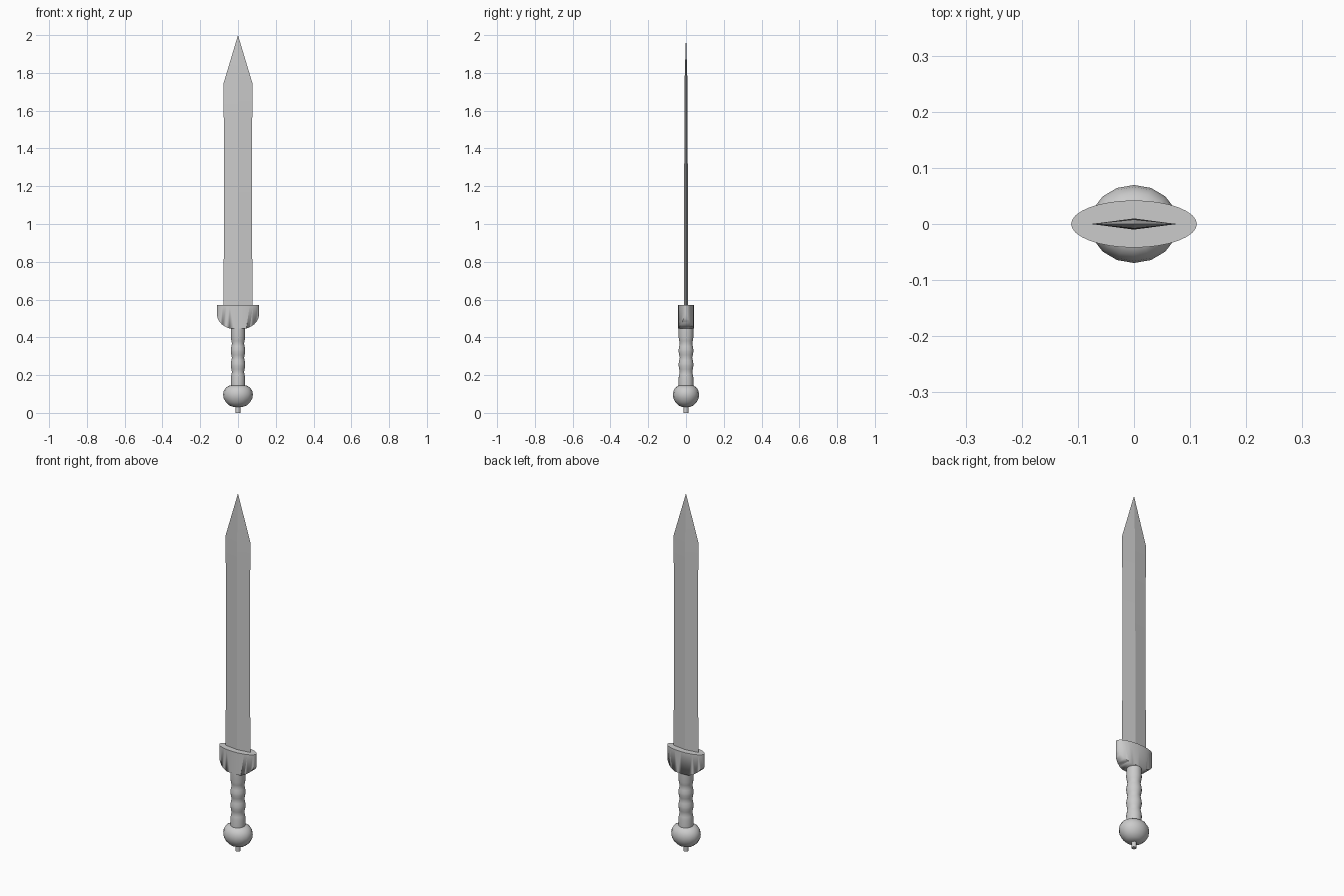
import bpy, bmesh, math

if "Cube" in bpy.data.objects:
    bpy.data.objects.remove(bpy.data.objects["Cube"])


def finish(name, bm, angle=40):
    bmesh.ops.recalc_face_normals(bm, faces=bm.faces)
    me = bpy.data.meshes.new(name)
    bm.to_mesh(me)
    bm.free()
    me.shade_smooth()
    me.set_sharp_from_angle(angle=math.radians(angle))
    ob = bpy.data.objects.new(name, me)
    bpy.context.collection.objects.link(ob)
    return ob


def loft(name, rings, sides, angle=40):
    """Stack elliptical rings (z, x radius, y radius); zero radii make a point."""
    bm = bmesh.new()
    loops = []
    for z, rx, ry in rings:
        if rx == 0:
            loops.append([bm.verts.new((0, 0, z))] * sides)
        else:
            loops.append([bm.verts.new((rx * math.cos(2 * math.pi * i / sides),
                                        ry * math.sin(2 * math.pi * i / sides), z))
                          for i in range(sides)])
    for a, b in zip(loops, loops[1:]):
        for i in range(sides):
            j = (i + 1) % sides
            bm.faces.new(list(dict.fromkeys((a[i], a[j], b[j], b[i]))))
    for lp in (loops[0], loops[-1]):
        if len(set(lp)) > 2:
            bm.faces.new(lp)
    return finish(name, bm, angle)


# Blade: diamond section, slightly waisted, pointed tip
loft("blade", [(0.55, 0.077, 0.010), (0.75, 0.076, 0.010), (1.10, 0.073, 0.010),
               (1.40, 0.073, 0.009), (1.60, 0.076, 0.009), (1.74, 0.078, 0.008),
               (2.0, 0, 0)], 4, 5)

# Guard: oval block trimmed by a rounded front profile
guard = loft("guard", [(0.44, 0.112, 0.042), (0.57, 0.112, 0.042)], 32)
half = [(0.045, 0.447), (0.065, 0.455), (0.085, 0.468), (0.10, 0.484),
        (0.109, 0.503), (0.112, 0.525), (0.114, 0.60)]
outline = half + [(-x, z) for x, z in reversed(half)]
bm = bmesh.new()
face = bm.faces.new([bm.verts.new((x, -0.1, z)) for x, z in outline])
ext = bmesh.ops.extrude_face_region(bm, geom=[face])
bmesh.ops.translate(bm, vec=(0, 0.2, 0),
                    verts=[v for v in ext["geom"] if isinstance(v, bmesh.types.BMVert)])
cutter = finish("guard_cutter", bm)
cutter.hide_render = True
cutter.hide_set(True)
mod = guard.modifiers.new("trim", "BOOLEAN")
mod.operation = "INTERSECT"
mod.solver = "EXACT"
mod.object = cutter

# Grip: round handle with three finger grooves
rings = [(0.135, 0.037, 0.039)]
for z in (0.217, 0.292, 0.367):
    for dz, d in ((-0.032, 0), (-0.014, 0.003), (0, 0.006), (0.014, 0.003), (0.032, 0)):
        rings.append((z + dz, 0.038 - d, 0.039 - d))
rings.append((0.455, 0.037, 0.039))
loft("grip", rings, 20)

# Pommel: flattened ball
loft("pommel", [(z, r, r * 0.88) for r, z in
                ((0.022, 0.031), (0.045, 0.039), (0.064, 0.056), (0.076, 0.078),
                 (0.079, 0.098), (0.075, 0.117), (0.064, 0.134), (0.045, 0.145))], 16, 50)

# Rivet at the end of the pommel
loft("pommel_rivet", [(0, 0.013, 0.013), (0.04, 0.013, 0.013)], 12)
